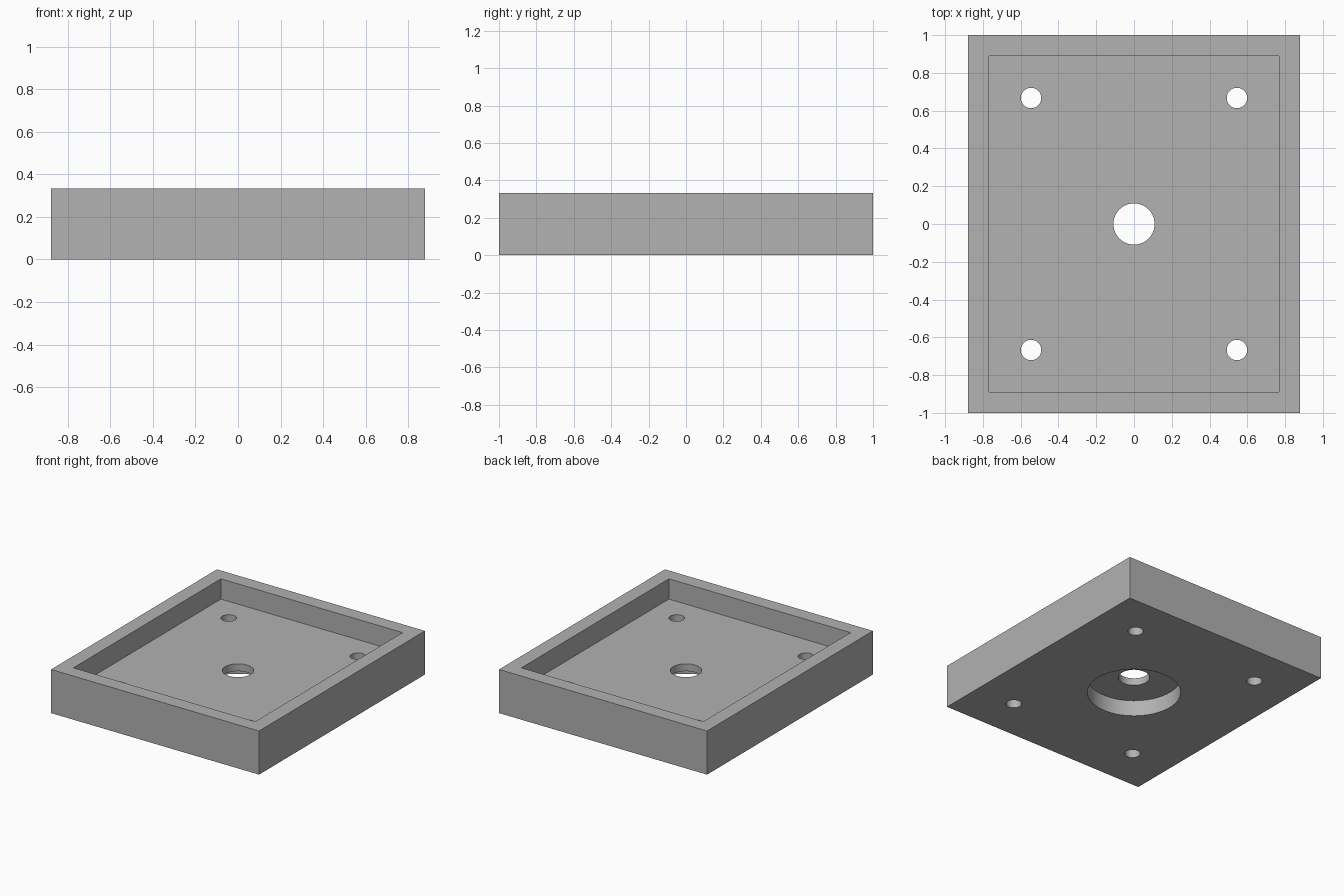
import bpy

default_cube = bpy.data.objects.get("Cube")
if default_cube:
    bpy.data.objects.remove(default_cube, do_unlink=True)

WIDTH, LENGTH, HEIGHT = 1.756, 2.0, 0.333
WALL = 0.111
FLOOR = 0.178          # height of the tray floor
RECESS = 0.122         # depth of the round pocket underneath
OVER = 0.1             # how far cutters reach past the surface

grey = bpy.data.materials.new("plain_grey")
grey.use_nodes = True
colour = (0.445, 0.445, 0.445, 1)
grey.diffuse_color = colour
grey.node_tree.nodes["Principled BSDF"].inputs["Base Color"].default_value = colour


def box(name, width, length, bottom, top):
    bpy.ops.mesh.primitive_cube_add(size=1, location=(0, 0, (bottom + top) / 2))
    obj = bpy.context.object
    obj.name = name
    obj.scale = (width, length, top - bottom)
    bpy.ops.object.transform_apply(location=True, rotation=False, scale=True)
    obj.data.materials.append(grey)
    return obj


def cylinder(name, radius, x, y, bottom, top):
    bpy.ops.mesh.primitive_cylinder_add(
        vertices=64, radius=radius, depth=top - bottom,
        location=(x, y, (bottom + top) / 2))
    obj = bpy.context.object
    obj.name = name
    obj.data.materials.append(grey)
    return obj


def cut(target, cutter):
    cutter.hide_render = True
    mod = target.modifiers.new(cutter.name, "BOOLEAN")
    mod.operation = "DIFFERENCE"
    mod.solver = "EXACT"
    mod.object = cutter
    bpy.ops.object.select_all(action="DESELECT")
    bpy.context.view_layer.objects.active = target
    target.select_set(True)
    bpy.ops.object.modifier_apply(modifier=mod.name)
    bpy.data.objects.remove(cutter, do_unlink=True)


# Solid block
tray = box("mounting_tray", WIDTH, LENGTH, 0, HEIGHT)

# Open cavity on top, leaving a rim of even width
cut(tray, box("cavity_cutter", WIDTH - 2 * WALL, LENGTH - 2 * WALL,
              FLOOR, HEIGHT + OVER))

# Round pocket underneath and the central through hole
cut(tray, cylinder("pocket_cutter", 0.328, 0, 0, -OVER, RECESS))
cut(tray, cylinder("centre_hole_cutter", 0.109, 0, 0, -OVER, HEIGHT))

# Four screw holes
for x in (-0.545, 0.545):
    for y in (-0.667, 0.667):
        cut(tray, cylinder("screw_hole_cutter", 0.054, x, y, -OVER, HEIGHT))

bpy.ops.object.shade_smooth_by_angle()
